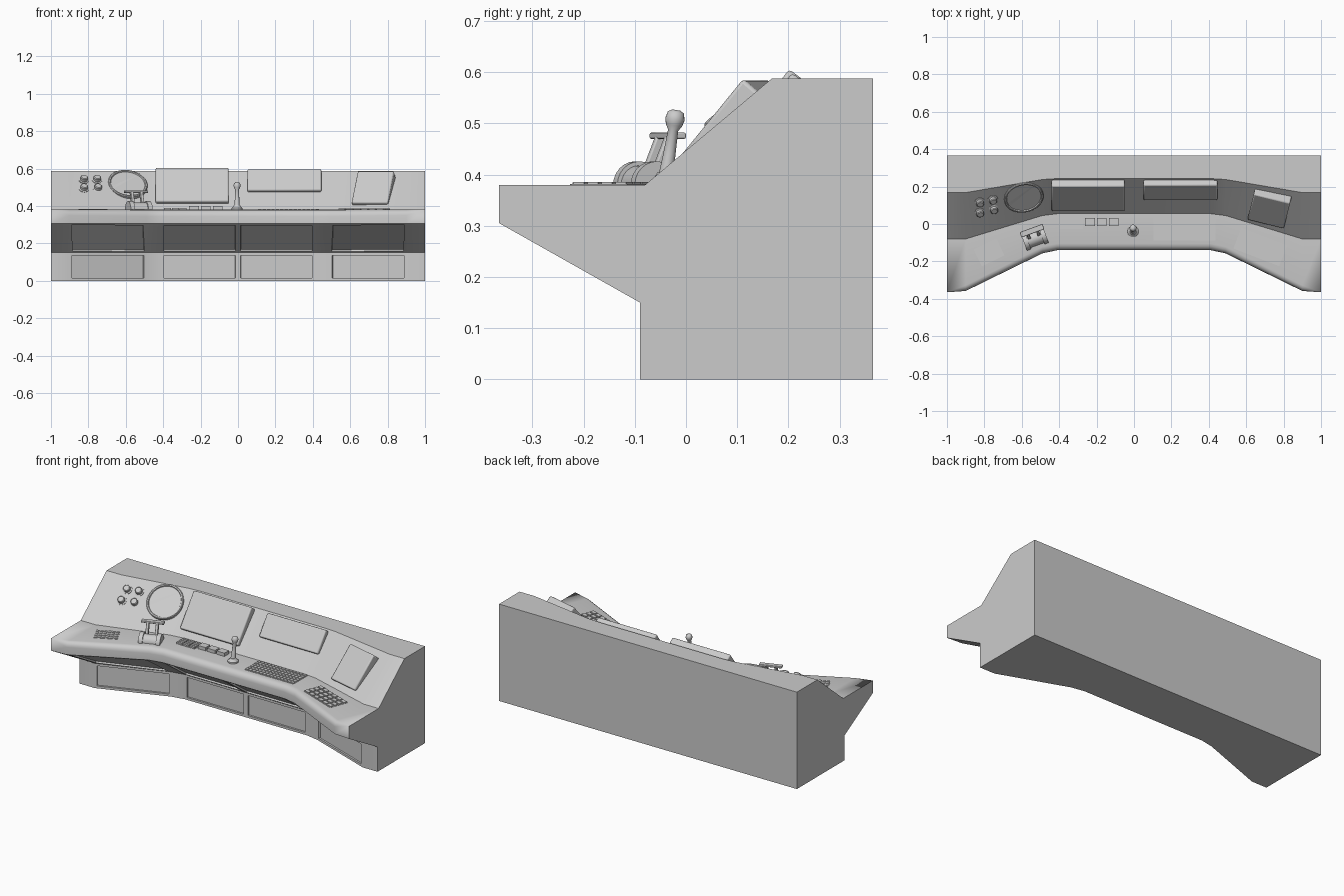
import bpy, bmesh, math
from mathutils import Matrix, Vector, Euler

if "Cube" in bpy.data.objects:
    bpy.data.objects.remove(bpy.data.objects["Cube"])

DECK = 0.38
rad = math.radians


def finish(name, bm, bevel=0, angle=35):
    bmesh.ops.recalc_face_normals(bm, faces=bm.faces)
    me = bpy.data.meshes.new(name)
    bm.to_mesh(me)
    bm.free()
    ob = bpy.data.objects.new(name, me)
    bpy.context.collection.objects.link(ob)
    if bevel:
        m = ob.modifiers.new("bevel", 'BEVEL')
        m.width, m.segments = bevel, 2
    bpy.ops.object.select_all(action='DESELECT')
    ob.select_set(True)
    bpy.context.view_layer.objects.active = ob
    bpy.ops.object.shade_smooth_by_angle(angle=rad(angle))
    return ob


def frame(loc, yaw=0, tilt=0):
    return Matrix.LocRotScale(Vector(loc), Euler((rad(tilt), 0, rad(yaw))), None)


def add_box(bm, mat, c, size):
    bmesh.ops.create_cube(bm, size=1, matrix=mat @ Matrix.Translation(c) @ Matrix.Diagonal((*size, 1)))


def revolve(bm, mat, profile, n=24):
    # closed solid of revolution about local z from (radius, height) pairs
    rings = [[bm.verts.new(mat @ Vector((r * math.cos(2 * math.pi * i / n), r * math.sin(2 * math.pi * i / n), z)))
              for i in range(n)] for r, z in profile]
    for a, b in zip(rings, rings[1:]):
        for i in range(n):
            bm.faces.new((a[i], a[(i + 1) % n], b[(i + 1) % n], b[i]))
    bm.faces.new(rings[0])
    bm.faces.new(rings[-1])


# Console body: stations of x, plinth y, lip y, wall base y, wall top y, lip radius
HALF = [(0, .075, -.14, .055, .243, .035), (.41, .075, -.14, .055, .243, .035),
        (.49, .06, -.157, .045, .238, .035), (.9, -.09, -.358, -.08, .168, .03),
        (1, -.09, -.365, -.08, .168, 0)]
stations = [(-s[0], *s[1:]) for s in HALF[:0:-1]] + HALF


def section(x, yp, yl, yb, yt, r):
    arc = [(yl + r * (1 - math.cos(a)), DECK - r * (1 - math.sin(a)))
           for a in (rad(22.5 * i) for i in range(5))]
    pts = [(yp, 0), (yp, .15), (yl, .305), *arc, (yb, DECK), (yt, .588), (.365, .588), (.365, 0)]
    return [Vector((x, y, z)) for y, z in pts]


bm = bmesh.new()
rings = [[bm.verts.new(p) for p in section(*s)] for s in stations]
n = len(rings[0])
panels = []
for k, (a, b) in enumerate(zip(rings, rings[1:])):
    for i in range(n):
        f = bm.faces.new((a[i], a[(i + 1) % n], b[(i + 1) % n], b[i]))
        if i < 2 and k in (1, 3, 4, 6):
            panels.append(f)
bm.faces.new(rings[0])
bm.faces.new(rings[-1])
bmesh.ops.recalc_face_normals(bm, faces=bm.faces)
# recessed panels on the plinth and the underside
bmesh.ops.inset_individual(bm, faces=panels, thickness=.02, depth=0)
bmesh.ops.inset_individual(bm, faces=panels, thickness=.001, depth=-.01)
bmesh.ops.remove_doubles(bm, verts=bm.verts, dist=.0001)
finish("console_body", bm, angle=32)


def wall_y(x, z):
    x, t = abs(x), (z - DECK) / .208
    for p, q in zip(HALF, HALF[1:]):
        if x <= q[0]:
            u = (x - p[0]) / (q[0] - p[0])
            base, top = p[3] + u * (q[3] - p[3]), p[4] + u * (q[4] - p[4])
            return base + t * (top - base)


# Monitors: centre of the screen face, width, height, depth, yaw, tilt
for name, loc, w, h, d, yaw, tilt in [
        ("main_monitor", (-.245, .134, .516), .39, .225, .06, 0, -36.9),
        ("wide_monitor", (.248, .166, .542), .395, .14, .05, 0, -36),
        ("side_monitor", (.72, .066, .503), .2, .22, .06, -14, -40)]:
    bm = bmesh.new()
    add_box(bm, frame(loc, yaw, tilt), (0, d / 2, 0), (w, d, h))
    finish(name, bm, .007)

# Round scope with a raised rim
bm = bmesh.new()
revolve(bm, frame((-.59, wall_y(.59, .513), .513), 12, 43),
        [(.106, -.02), (.106, .01), (.102, .014), (.095, .014), (.092, .008)], 40)
finish("round_scope", bm)

# Wall knobs
for i, (x, z) in enumerate([(-.825, .535), (-.755, .535), (-.825, .488), (-.75, .488)]):
    bm = bmesh.new()
    revolve(bm, frame((x, wall_y(x, z), z), 12, 41),
            [(.027, -.01), (.027, .006), (.02, .009), (.02, .024), (.016, .028)], 16)
    finish(f"wall_knob_{i + 1}", bm)


def keypad(name, loc, w, d, cols, rows, yaw=0, h=.005, gap=.25, plate=True):
    bm = bmesh.new()
    m = frame((*loc, DECK), yaw)
    if plate:
        add_box(bm, m, (0, 0, 0), (w, d, .004))
    cw, cd = w / cols, d / rows
    for i in range(cols):
        for j in range(rows):
            add_box(bm, m, ((i + .5) * cw - w / 2, (j + .5) * cd - d / 2, h / 2),
                    (cw - gap * cd, cd * (1 - gap), h))
    finish(name, bm)


# Deck keys
keypad("left_keypad", (-.775, -.152), .134, .1, 6, 4, 26)
keypad("right_keypad", (.675, -.123), .262, .118, 6, 4, -21, .006)
keypad("keyboard", (.27, -.02), .33, .138, 14, 6)
keypad("button_bank", (-.335, .008), .125, .07, 3, 4, 0, .01)
keypad("square_switches", (-.172, .01), .19, .055, 3, 1, 0, .02, .2, False)

# Throttle: drum, cheek discs, levers and cross handle
m = frame((-.53, -.078, DECK), 20)
bm = bmesh.new()
side = Matrix.Rotation(rad(90), 4, 'Y')
revolve(bm, m @ side, [(.038, -.055), (.038, .055)], 24)
for s in (-1, 1):
    revolve(bm, m @ Matrix.Translation((s * .05, 0, 0)) @ side, [(.046, -.012), (.046, .012)], 24)
finish("throttle_drum", bm)
bm = bmesh.new()
for s in (-1, 1):
    add_box(bm, m @ Matrix.Translation((s * .027, .012, .02)) @ Matrix.Rotation(rad(-22), 4, 'X'),
            (0, 0, .035), (.016, .022, .09))
add_box(bm, m, (0, .045, .096), (.13, .03, .012))
finish("throttle_levers", bm, .003)

# Joystick
bm = bmesh.new()
revolve(bm, frame((-.005, -.04, DECK)), [(.03, -.005), (.03, .008), (.022, .014), (.016, .024)], 24)
finish("joystick_base", bm)
bm = bmesh.new()
revolve(bm, frame((-.005, -.042, DECK), 0, -9),
        [(.015, .01), (.012, .06), (.01, .108), (.016, .118), (.019, .13), (.016, .143), (.008, .148)], 20)
finish("joystick_grip", bm, angle=50)
